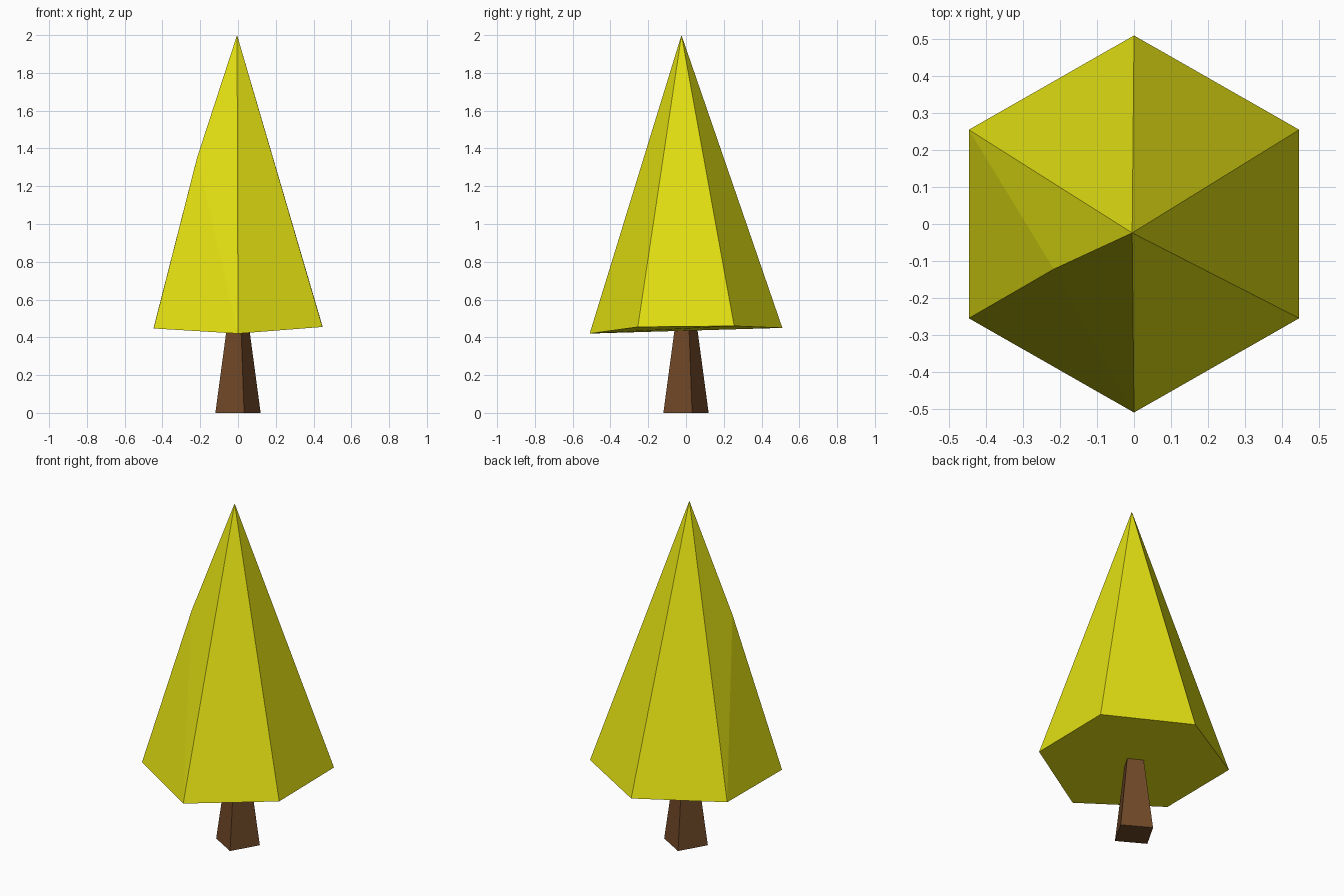
import bpy, bmesh, math
from mathutils import Matrix

if "Cube" in bpy.data.objects:
    bpy.data.objects.remove(bpy.data.objects["Cube"])


def material(name, rgb):
    m = bpy.data.materials.new(name)
    m.diffuse_color = (*rgb, 1)
    m.use_nodes = True
    m.node_tree.nodes["Principled BSDF"].inputs["Base Color"].default_value = m.diffuse_color
    return m


def make_object(name, bm, mat):
    bmesh.ops.recalc_face_normals(bm, faces=bm.faces)
    me = bpy.data.meshes.new(name)
    bm.to_mesh(me)
    bm.free()
    me.materials.append(mat)
    ob = bpy.data.objects.new(name, me)
    bpy.context.collection.objects.link(ob)
    return ob


yellow = material("leaf yellow", (0.77, 0.75, 0.006))
brown = material("bark brown", (0.16, 0.065, 0.021))

# Trunk: tapered four-sided post, turned a little
bm = bmesh.new()
bmesh.ops.create_cone(bm, cap_ends=True, segments=4, radius1=0.124, radius2=0.06, depth=0.46,
                      matrix=Matrix.Translation((0, 0, 0.23)) @ Matrix.Rotation(math.radians(15), 4, 'Z'))
make_object("trunk", bm, brown)

# Foliage: hand-shaped six-sided cone with a slightly uneven rim
bm = bmesh.new()
rim_z = (0.42, 0.455, 0.46, 0.45, 0.45, 0.447)
rim = []
for i, z in enumerate(rim_z):
    a = math.radians(-90 + 60 * i)
    rim.append(bm.verts.new((0.516 * math.cos(a), 0.51 * math.sin(a), z)))
tip = bm.verts.new((-0.005, -0.024, 2.0))
bulge = bm.verts.new((-0.217, -0.122, 1.35))   # bump on the front left ridge
for i in range(4):
    bm.faces.new((rim[i], rim[i + 1], tip))
for side in (rim[4], rim[0]):                  # the two sides that share the bump
    bm.faces.new((side, rim[5], bulge))
    bm.faces.new((side, bulge, tip))
for half in (rim[:4], [rim[3], rim[4], rim[5], rim[0]]):   # underside
    bm.faces.new(half)
make_object("foliage", bm, yellow)
